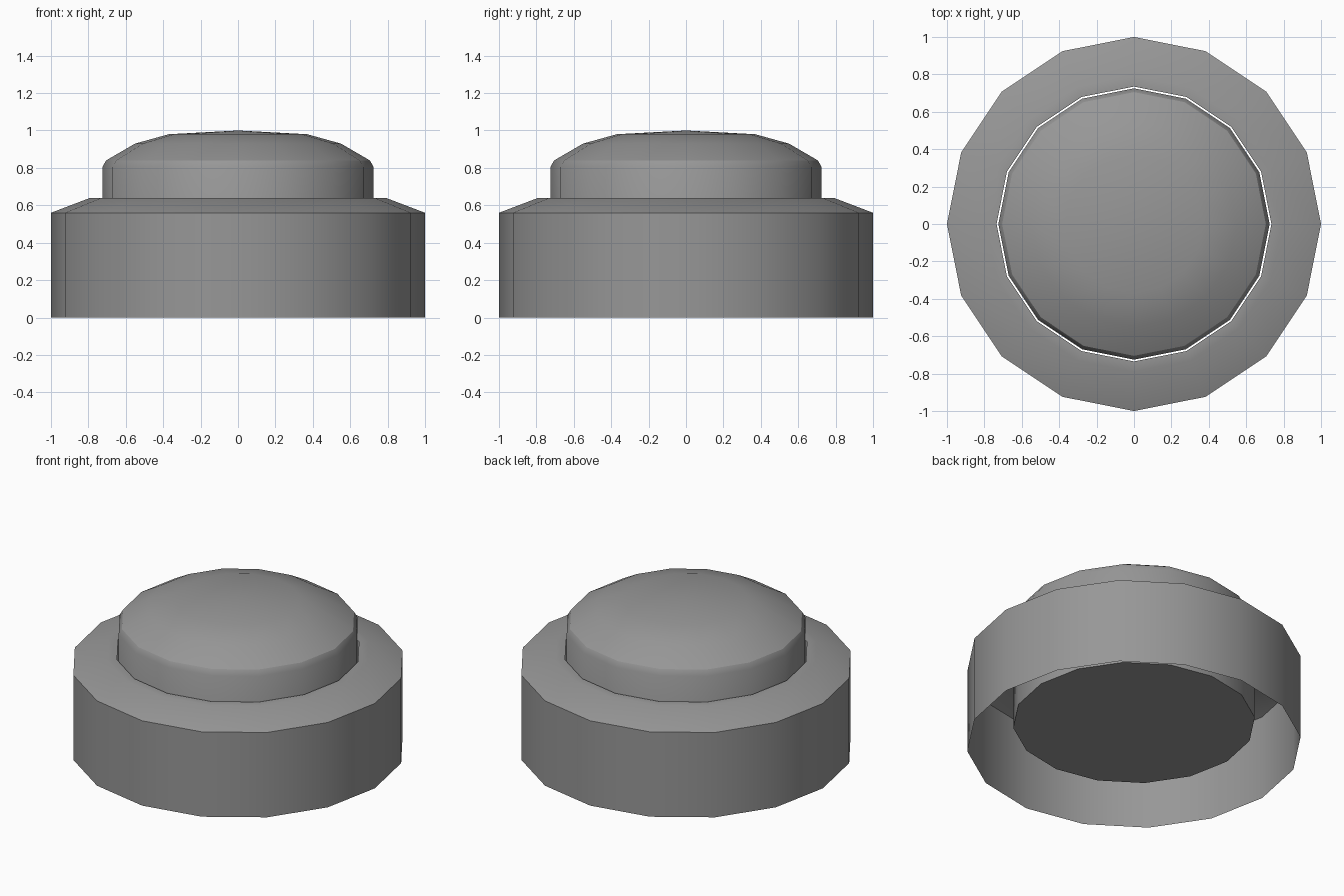
import bpy, bmesh, math

SIDES = 16

cube = bpy.data.objects.get("Cube")
if cube:
    bpy.data.objects.remove(cube, do_unlink=True)

# Single plain grey
grey = bpy.data.materials.new("plain_grey")
grey.use_nodes = True
colour = (0.31, 0.31, 0.31, 1)
grey.diffuse_color = colour
grey.node_tree.nodes["Principled BSDF"].inputs["Base Color"].default_value = colour


def lathe(name, profile):
    """Spin a (radius, height) profile, listed bottom to top, around z."""
    bm = bmesh.new()
    rings = []
    for radius, z in profile:
        if radius == 0:
            rings.append([bm.verts.new((0, 0, z))] * SIDES)
            continue
        angles = [math.tau * i / SIDES for i in range(SIDES)]
        rings.append([bm.verts.new((radius * math.cos(a), radius * math.sin(a), z))
                      for a in angles])
    for low, high in zip(rings, rings[1:]):
        for i in range(SIDES):
            j = (i + 1) % SIDES
            corners = dict.fromkeys((low[i], low[j], high[j], high[i]))
            bm.faces.new(list(corners))
    mesh = bpy.data.meshes.new(name)
    bm.to_mesh(mesh)
    bm.free()
    mesh.materials.append(grey)
    obj = bpy.data.objects.new(name, mesh)
    bpy.context.collection.objects.link(obj)
    bpy.ops.object.select_all(action="DESELECT")
    obj.select_set(True)
    bpy.context.view_layer.objects.active = obj
    bpy.ops.object.shade_smooth_by_angle(angle=math.radians(30))
    return obj


# Thin open-bottomed housing with a sloped shoulder and round opening
lathe("housing", [(1, 0), (1, 0.56), (0.79, 0.64), (0.735, 0.64)])

# Domed push button reaching down inside the housing
lathe("push_button", [(0, 0.15), (0.725, 0.15), (0.725, 0.805), (0.705, 0.84),
                      (0.55, 0.93), (0.37, 0.98), (0, 1)])
